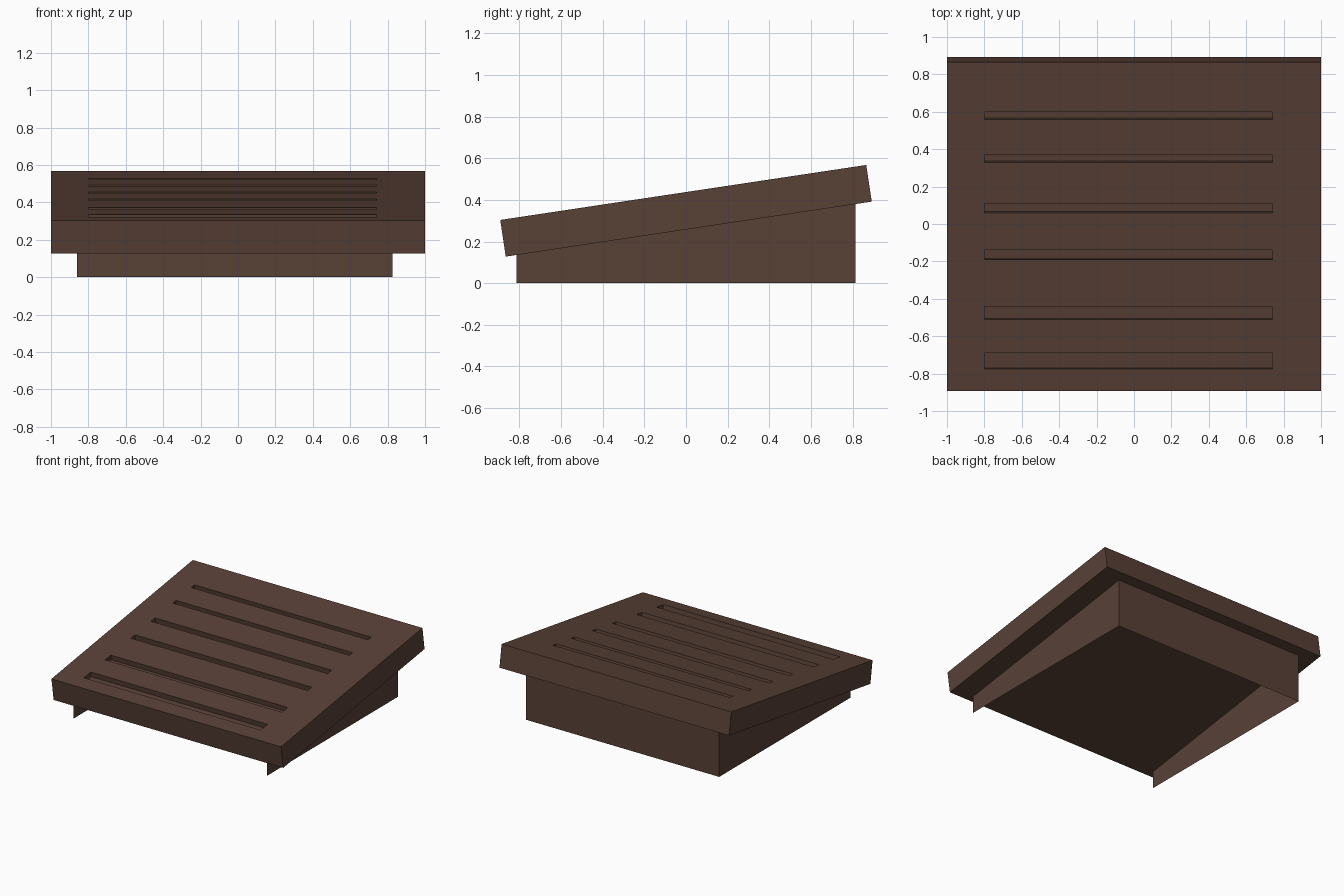
import bpy, bmesh, math
from mathutils import Matrix, Vector

if "Cube" in bpy.data.objects:
    bpy.data.objects.remove(bpy.data.objects["Cube"])

TILT = math.radians(8.54)
L, T, ZC = 1.778, 0.178, 0.348      # slab length, thickness, centre height
DEPTH = 0.04                        # slot depth

brown = bpy.data.materials.new("brown")
brown.diffuse_color = (0.098, 0.052, 0.037, 1)
brown.use_nodes = True
brown.node_tree.nodes["Principled BSDF"].inputs["Base Color"].default_value = brown.diffuse_color

def make(name, bm):
    me = bpy.data.meshes.new(name)
    bm.to_mesh(me)
    bm.free()
    me.materials.append(brown)
    ob = bpy.data.objects.new(name, me)
    bpy.context.collection.objects.link(ob)
    return ob

def add_box(bm, x0, x1, y0, y1, z0, z1):
    m = Matrix.Translation(((x0 + x1) / 2, (y0 + y1) / 2, (z0 + z1) / 2))
    bmesh.ops.create_cube(bm, size=1, matrix=m @ Matrix.Diagonal((x1 - x0, y1 - y0, z1 - z0, 1)))

# tilted slab
bm = bmesh.new()
add_box(bm, -1, 1, -L / 2, L / 2, -T / 2, T / 2)
slab = make("sloped_top", bm)

# slot cutters, front to back, in the slab's own frame
bm = bmesh.new()
for y0, y1 in [(-0.775, -0.69), (-0.51, -0.44), (-0.19, -0.14),
               (0.06, 0.11), (0.33, 0.37), (0.56, 0.60)]:
    a, b = [(y + T / 2 * math.sin(TILT)) / math.cos(TILT) for y in (y0, y1)]
    add_box(bm, -0.8, 0.74, a, b, T / 2 - DEPTH, T / 2 + 0.05)
cutter = make("slot_cutter", bm)
cutter.hide_render = True
cutter.display_type = 'WIRE'

for ob in (slab, cutter):
    ob.location.z = ZC
    ob.rotation_euler.x = TILT
cut = slab.modifiers.new("slots", 'BOOLEAN')
cut.operation = 'DIFFERENCE'
cut.solver = 'EXACT'
cut.object = cutter

# thin base skirt: two sides and the back, open at front and bottom
def under(y):
    return ZC - T / 2 / math.cos(TILT) + y * math.tan(TILT)

path = [(0.825, -0.815), (0.825, 0.815), (-0.86, 0.815), (-0.86, -0.815)]
bm = bmesh.new()
low = [bm.verts.new((x, y, 0)) for x, y in path]
high = [bm.verts.new((x, y, under(y))) for x, y in path]
for i in range(3):
    bm.faces.new((low[i], low[i + 1], high[i + 1], high[i]))
make("base_skirt", bm)
